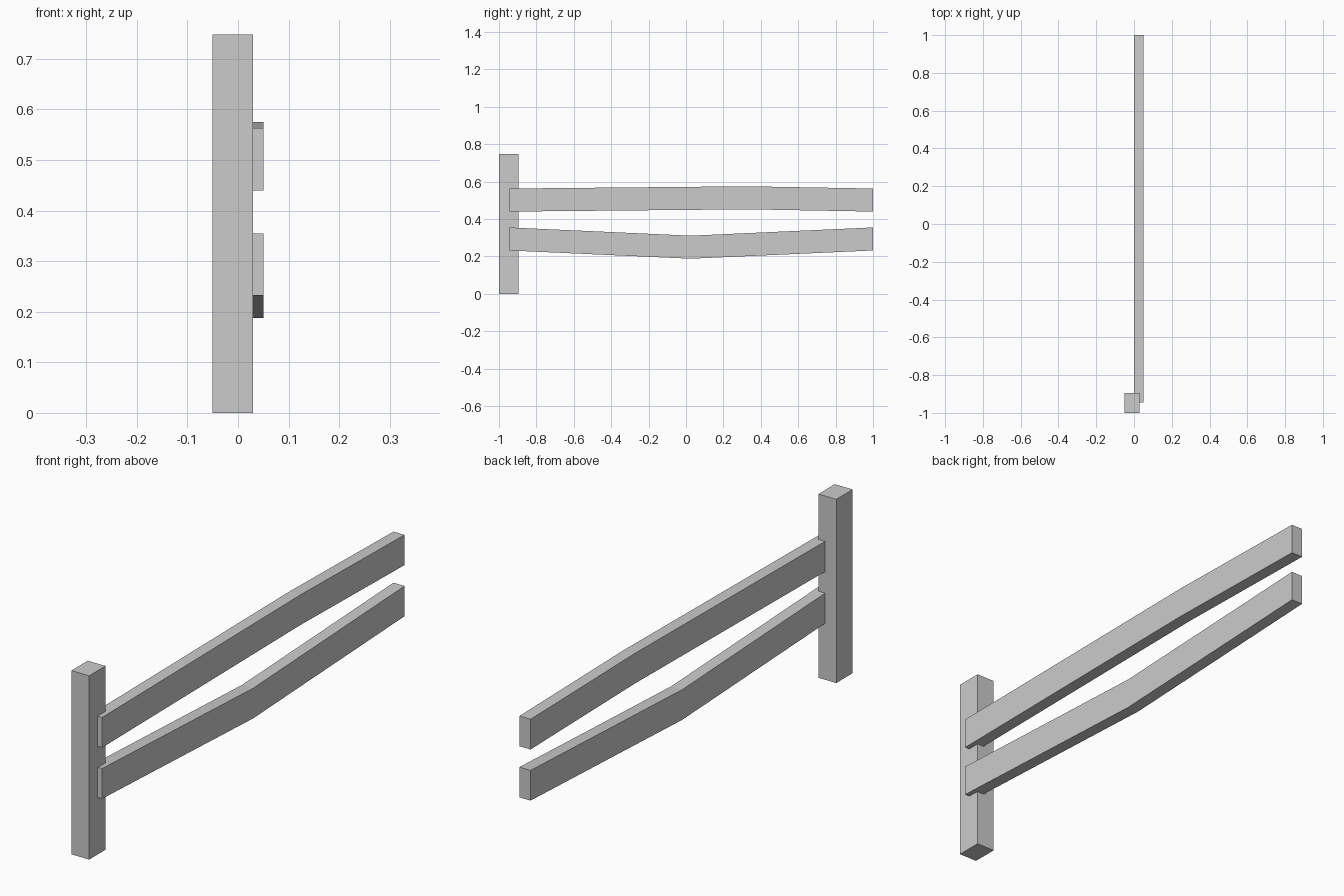
import bpy, bmesh

if "Cube" in bpy.data.objects:
    bpy.data.objects.remove(bpy.data.objects["Cube"])


def prism(name, outline, x0, x1):
    """Extrude a (y, z) outline along x from x0 to x1."""
    bm = bmesh.new()
    face = bm.faces.new([bm.verts.new((x0, y, z)) for y, z in outline])
    ext = bmesh.ops.extrude_face_region(bm, geom=[face])
    verts = [v for v in ext["geom"] if isinstance(v, bmesh.types.BMVert)]
    bmesh.ops.translate(bm, verts=verts, vec=(x1 - x0, 0, 0))
    bmesh.ops.recalc_face_normals(bm, faces=bm.faces)
    mesh = bpy.data.meshes.new(name)
    bm.to_mesh(mesh)
    bm.free()
    obj = bpy.data.objects.new(name, mesh)
    bpy.context.collection.objects.link(obj)
    return obj


def rail(name, path, height):
    """Plank whose bottom edge follows path, with a constant height."""
    top = [(y, z + height) for y, z in reversed(path)]
    return prism(name, path + top, 0.0, 0.05)


# Upright post
prism("fence_post", [(-1, 0), (-0.895, 0), (-0.895, 0.748), (-1, 0.748)], -0.05, 0.03)

# Two slightly bent rails, let into the post
rail("upper_rail", [(-0.945, 0.44), (0.33, 0.452), (1, 0.44)], 0.123)
rail("lower_rail", [(-0.945, 0.232), (0.025, 0.188), (1, 0.232)], 0.123)
